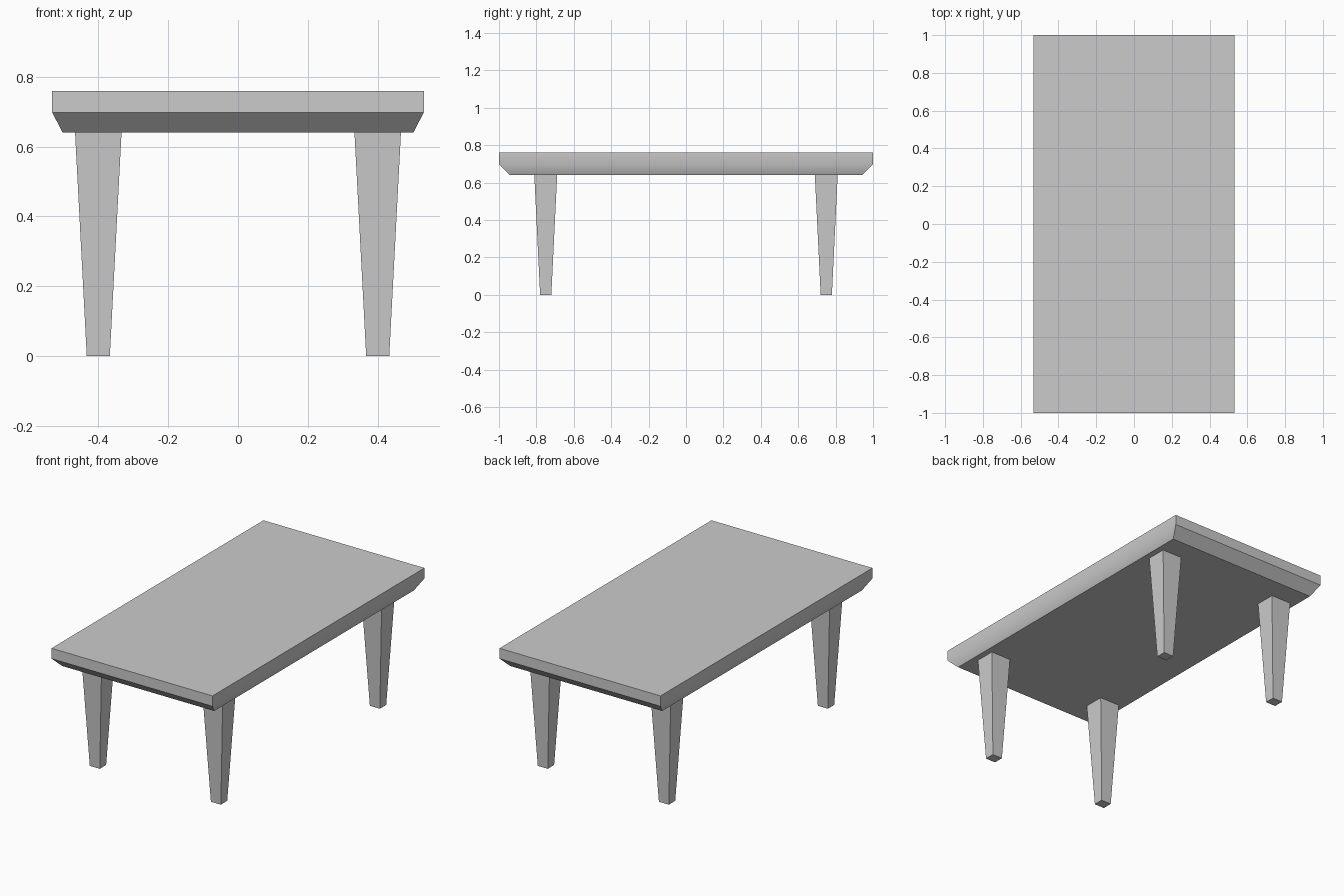
import bpy, bmesh, math

if "Cube" in bpy.data.objects:
    bpy.data.objects.remove(bpy.data.objects["Cube"])


def loft(name, levels, location=(0, 0, 0)):
    """Stack of rectangles (half_x, half_y, z), skinned and capped."""
    bm = bmesh.new()
    rings = [[bm.verts.new((sx * hx, sy * hy, z))
              for sx, sy in ((-1, -1), (1, -1), (1, 1), (-1, 1))]
             for hx, hy, z in levels]
    for low, high in zip(rings, rings[1:]):
        for i in range(4):
            j = (i + 1) % 4
            bm.faces.new((low[i], low[j], high[j], high[i]))
    bm.faces.new(rings[0][::-1])
    bm.faces.new(rings[-1])
    mesh = bpy.data.meshes.new(name)
    bm.to_mesh(mesh)
    bm.free()
    obj = bpy.data.objects.new(name, mesh)
    obj.location = location
    bpy.context.collection.objects.link(obj)
    return obj


# Tabletop with a bevelled underside; the shallow long-side bevel shades smooth
top = loft("tabletop", [(0.502, 0.942, 0.64), (0.532, 1.0, 0.698), (0.532, 1.0, 0.76)])
bpy.context.view_layer.objects.active = top
top.select_set(True)
bpy.ops.object.shade_smooth_by_angle(angle=math.radians(30))

# Four tapered legs
for y, end in ((-0.75, "front"), (0.75, "back")):
    for x, side in ((-0.4, "left"), (0.4, "right")):
        loft(f"{end}_{side}_leg", [(0.033, 0.03, 0), (0.0665, 0.061, 0.64)], (x, y, 0))
